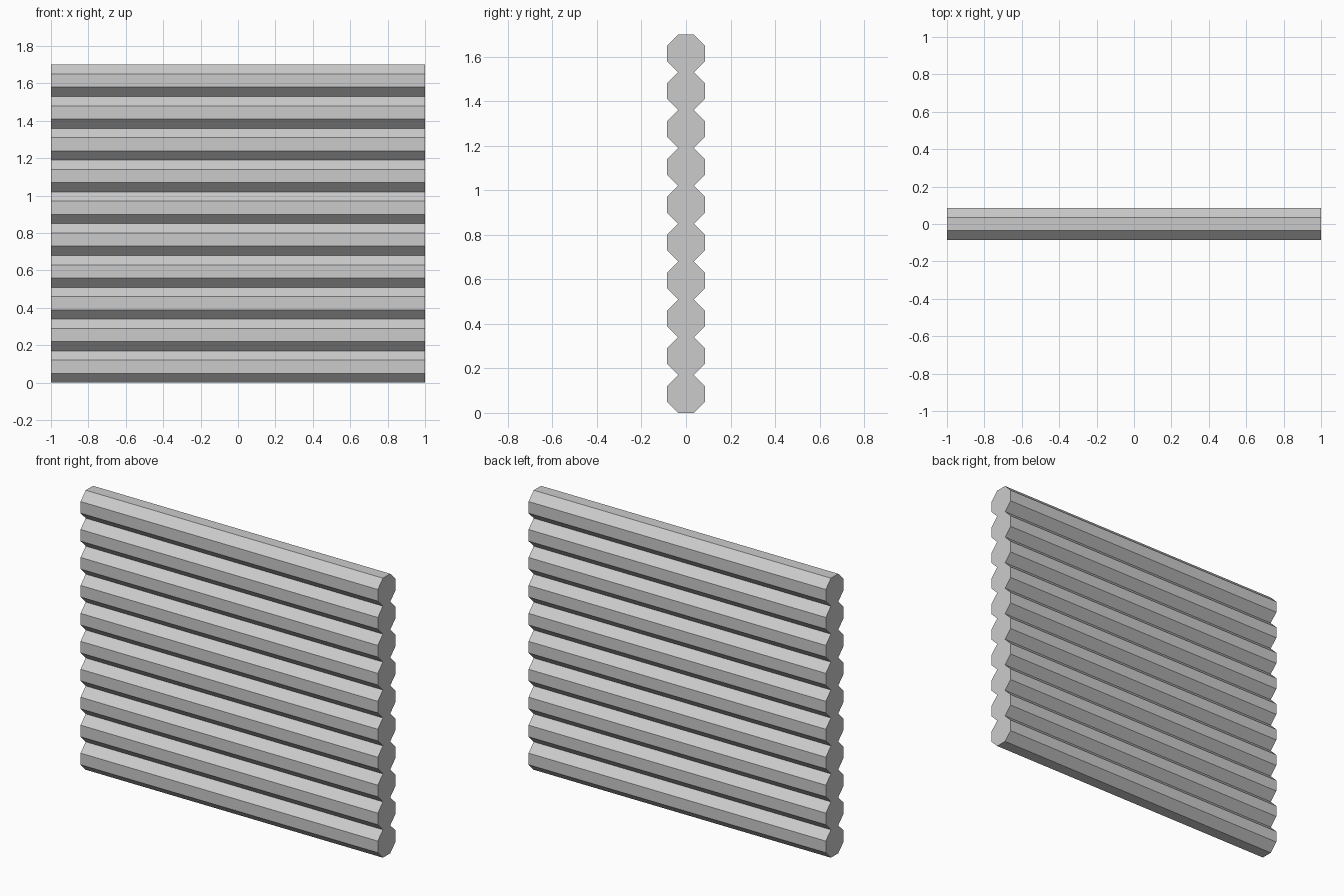
import bpy
import bmesh
from math import cos, sin, pi

if "Cube" in bpy.data.objects:
    bpy.data.objects.remove(bpy.data.objects["Cube"])

LOGS = 10          # logs in the stack
PITCH = 0.17       # log thickness across flats
HALF_LEN = 1.0
SIDES = 8
RADIUS = PITCH / 2 / cos(pi / SIDES)


def octagonal_log(name, z):
    """Flat-sided log lying along x, with a flat face up and down."""
    bm = bmesh.new()
    ring = []
    for i in range(SIDES):
        a = 2 * pi * (i + 0.5) / SIDES
        ring.append(bm.verts.new((-HALF_LEN, RADIUS * cos(a), RADIUS * sin(a))))
    cap = bm.faces.new(ring)
    # Keep the first cap and extrude the log to its far end
    bmesh.ops.solidify
    ext = bmesh.ops.extrude_face_region(bm, geom=[cap], use_keep_orig=True)
    far = [v for v in ext["geom"] if isinstance(v, bmesh.types.BMVert)]
    bmesh.ops.translate(bm, verts=far, vec=(2 * HALF_LEN, 0, 0))
    bmesh.ops.recalc_face_normals(bm, faces=bm.faces)
    mesh = bpy.data.meshes.new(name)
    bm.to_mesh(mesh)
    bm.free()
    obj = bpy.data.objects.new(name, mesh)
    obj.location.z = z
    bpy.context.collection.objects.link(obj)
    return obj


# Wall of stacked logs
for n in range(LOGS):
    octagonal_log(f"wall_log_{n + 1}", PITCH * (n + 0.5))
